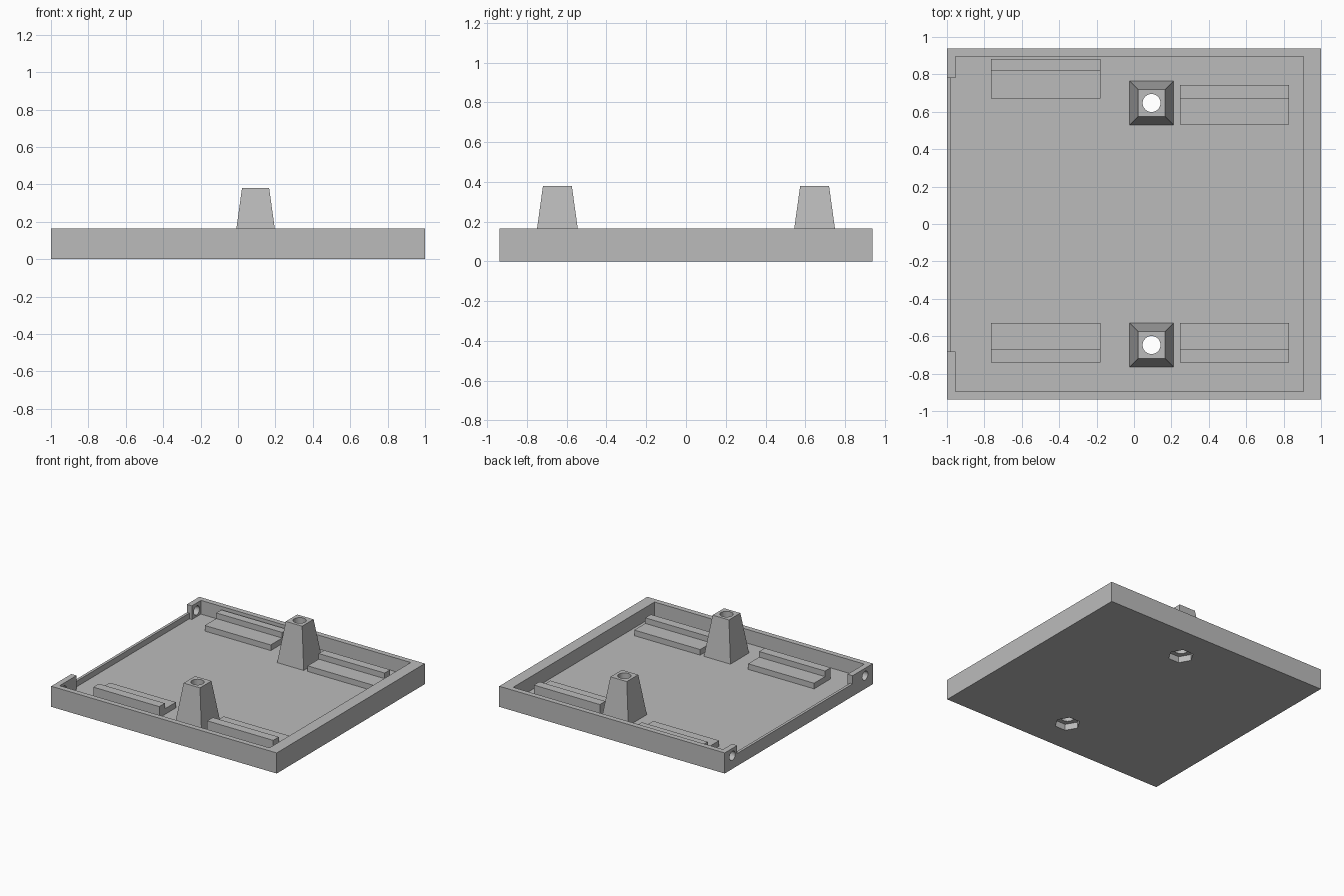
import bpy, bmesh, math
from mathutils import Matrix, Vector

cube = bpy.data.objects.get("Cube")
if cube:
    bpy.data.objects.remove(cube, do_unlink=True)

grey = bpy.data.materials.new("plain grey")
grey.use_nodes = True
COLOUR = (0.5, 0.5, 0.5, 1)
grey.diffuse_color = COLOUR
grey.node_tree.nodes["Principled BSDF"].inputs["Base Color"].default_value = COLOUR

FLOOR, RIM, SILL = 0.055, 0.165, 0.1
PILLAR_X, PILLAR_Y, PILLAR_TOP = 0.094, 0.647, 0.38


def finish(name, bm):
    bmesh.ops.recalc_face_normals(bm, faces=bm.faces)
    mesh = bpy.data.meshes.new(name)
    bm.to_mesh(mesh)
    bm.free()
    mesh.materials.append(grey)
    ob = bpy.data.objects.new(name, mesh)
    bpy.context.collection.objects.link(ob)
    return ob


def box(name, x, y, z):
    bm = bmesh.new()
    size = Vector((x[1] - x[0], y[1] - y[0], z[1] - z[0]))
    mid = Vector((sum(x), sum(y), sum(z))) / 2
    bmesh.ops.create_cube(bm, size=1, matrix=Matrix.Translation(mid) @ Matrix.Diagonal(size).to_4x4())
    return finish(name, bm)


def prism(name, centre, r1, r2, depth, sides, turn):
    bm = bmesh.new()
    bmesh.ops.create_cone(bm, cap_ends=True, segments=sides, radius1=r1, radius2=r2,
                          depth=depth, matrix=Matrix.Translation(centre) @ turn)
    return finish(name, bm)


def cut(ob, cutters):
    bpy.context.view_layer.objects.active = ob
    for c in cutters:
        mod = ob.modifiers.new("cut", 'BOOLEAN')
        mod.operation, mod.solver, mod.object = 'DIFFERENCE', 'EXACT', c
        bpy.ops.object.modifier_apply(modifier=mod.name)


UPRIGHT = Matrix.Identity(4)

# Tray cavity, thin left wall and low sill between the corner posts
cutters = [
    box("cavity_cutter", (-0.955, 0.906), (-0.895, 0.895), (FLOOR, 1)),
    box("side_cavity_cutter", (-0.978, -0.9), (-0.682, 0.78), (FLOOR, 1)),
    box("sill_cutter", (-1.2, -0.9), (-0.682, 0.78), (SILL, 1)),
]

# Hinge holes in the corner posts, bores and hexagonal nut recesses
bores = []
for s in (-1, 1):
    cutters.append(prism("hinge_cutter", (-0.98, s * 0.84, 0.105), 0.036, 0.036, 0.15, 24,
                         Matrix.Rotation(math.pi / 2, 4, 'Y')))
    bores.append(prism("bore_cutter", (PILLAR_X, s * PILLAR_Y, 0.2), 0.048, 0.048, 1, 32, UPRIGHT))
    cutters.append(prism("nut_cutter", (PILLAR_X, s * PILLAR_Y, 0), 0.095, 0.095, 0.1, 6,
                         Matrix.Rotation(math.pi / 6, 4, 'Z')))

tray = box("tray", (-1, 1), (-0.938, 0.938), (0, RIM))
cut(tray, cutters + bores)

# Tapered square pillars with a bore
base = FLOOR - 0.002
for s, name in ((-1, "front_pillar"), (1, "back_pillar")):
    pillar = prism(name, (PILLAR_X, s * PILLAR_Y, (base + PILLAR_TOP) / 2),
                   0.118 * math.sqrt(2), 0.0725 * math.sqrt(2), PILLAR_TOP - base, 4,
                   Matrix.Rotation(math.pi / 4, 4, 'Z'))
    cut(pillar, bores)


# Stepped rails: low step towards the middle, high step towards the wall
def rail(name, x0, x1, inner, step, outer):
    profile = [(inner, base), (inner, 0.1), (step, 0.1), (step, 0.145), (outer, 0.145), (outer, base)]
    bm = bmesh.new()
    face = bm.faces.new([bm.verts.new((x0, y, z)) for y, z in profile])
    ext = bmesh.ops.extrude_face_region(bm, geom=[face], use_keep_orig=True)
    verts = [v for v in ext["geom"] if isinstance(v, bmesh.types.BMVert)]
    bmesh.ops.translate(bm, verts=verts, vec=(x1 - x0, 0, 0))
    finish(name, bm)


LEFT, RIGHT = (0.245, 0.83), (-0.765, -0.18)
rail("front_left_rail", *LEFT, -0.53, -0.669, -0.74)
rail("front_right_rail", *RIGHT, -0.53, -0.669, -0.74)
rail("back_left_rail", *LEFT, 0.532, 0.672, 0.742)
rail("back_right_rail", *RIGHT, 0.672, 0.817, 0.882)

for c in cutters + bores:
    bpy.data.objects.remove(c, do_unlink=True)
